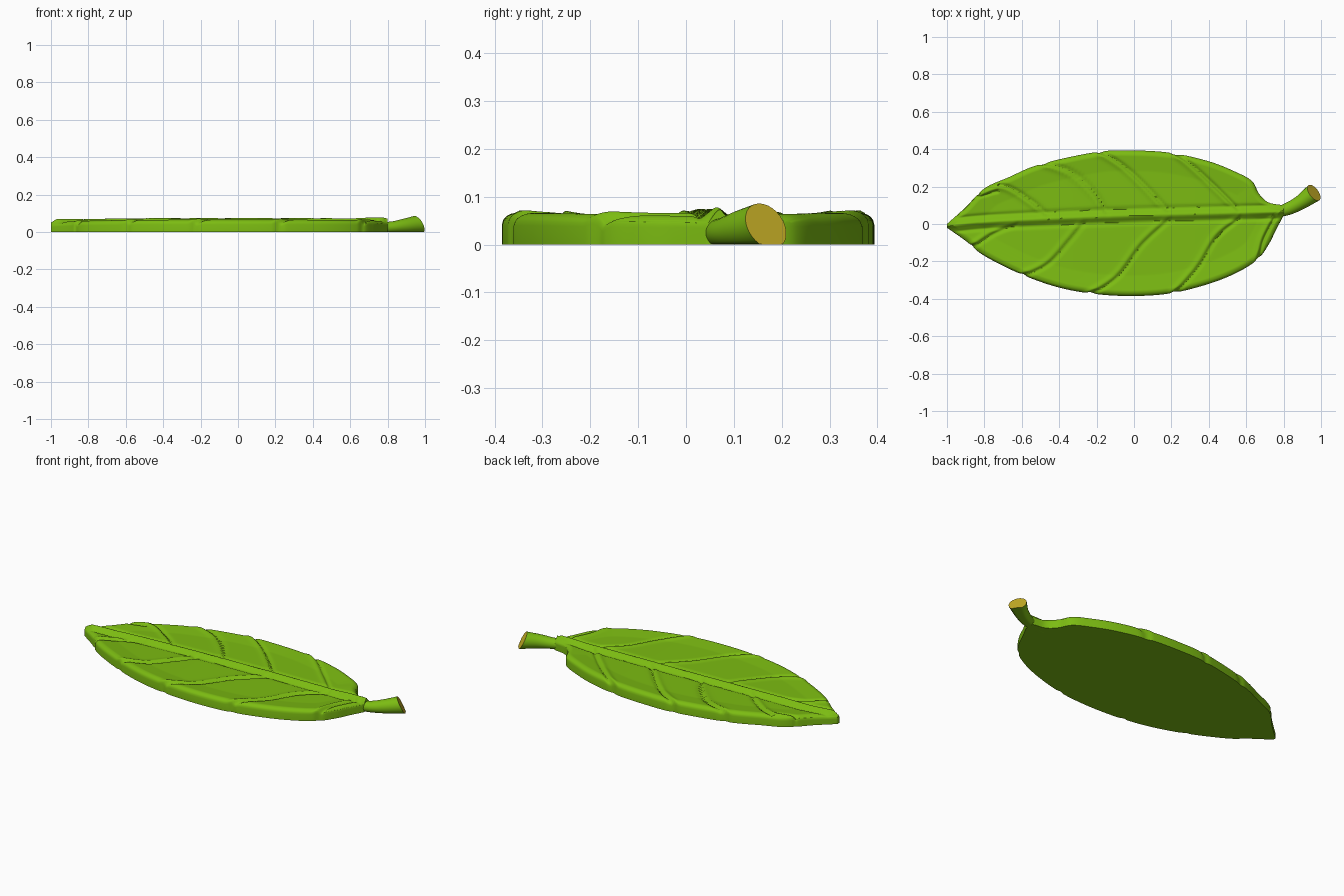
import bpy
import bmesh
import math
from mathutils import Vector, kdtree

cube = bpy.data.objects.get("Cube")
if cube:
    bpy.data.objects.remove(cube, do_unlink=True)


def material(name, colour):
    mat = bpy.data.materials.new(name)
    mat.use_nodes = True
    mat.diffuse_color = (*colour, 1)
    bsdf = mat.node_tree.nodes["Principled BSDF"]
    bsdf.inputs["Base Color"].default_value = (*colour, 1)
    bsdf.inputs["Roughness"].default_value = 0.7
    return mat


def spline(points, steps):
    """Smooth path through the points."""
    p = [Vector(q) for q in points]
    p = [p[0] * 2 - p[1]] + p + [p[-1] * 2 - p[-2]]
    path = []
    for a, b, c, d in zip(p, p[1:], p[2:], p[3:]):
        for k in range(steps):
            t = k / steps
            path.append((b * 2 + (c - a) * t + (a * 2 - b * 5 + c * 4 - d) * t * t
                         + (b * 3 - a - c * 3 + d) * t ** 3) / 2)
    return path + [p[-2]]


def tree(points):
    kd = kdtree.KDTree(len(points))
    for i, q in enumerate(points):
        kd.insert((q[0], q[1], 0), i)
    kd.balance()
    return kd


def bump(d, width):
    return math.exp(-(d / width) ** 2)


def finish(bm, name, mats, angle):
    bmesh.ops.recalc_face_normals(bm, faces=bm.faces)
    mesh = bpy.data.meshes.new(name)
    bm.to_mesh(mesh)
    bm.free()
    for m in mats:
        mesh.materials.append(m)
    obj = bpy.data.objects.new(name, mesh)
    bpy.context.collection.objects.link(obj)
    bpy.ops.object.select_all(action='DESELECT')
    bpy.context.view_layer.objects.active = obj
    obj.select_set(True)
    bpy.ops.object.shade_smooth_by_angle(angle=math.radians(angle))
    return obj


green = material("leaf green", (0.2, 0.5, 0.006))
yellow = material("cut stem yellow", (0.6, 0.45, 0.02))

# Leaf outline, tip to stem, on each side of the midrib
lower = spline([(-1, -.02), (-.9, -.09), (-.8, -.17), (-.6, -.27), (-.4, -.34),
                (-.2, -.375), (0, -.385), (.2, -.37), (.4, -.32), (.55, -.26),
                (.66, -.19), (.72, -.11), (.76, -.03), (.8, .045)], 18)
upper = spline([(-1, 0), (-.9, .09), (-.8, .19), (-.67, .25), (-.5, .32),
                (-.2, .385), (0, .393), (.2, .38), (.4, .335), (.54, .28),
                (.63, .23), (.67, .16), (.72, .115), (.8, .1)], 18)
edge = tree(lower + upper)

# Midrib and side veins, each side vein running from the rim to the midrib
midrib = tree(spline([(-1, -.01), (-.8, .01), (-.4, .03), (0, .045),
                      (.4, .055), (.8, .065)], 60))
vein_paths = [
    [(.2, .38), (.29, .31), (.43, .18), (.54, .07)],
    [(-.2, .385), (-.07, .3), (.05, .19), (.17, .06)],
    [(-.5, .32), (-.34, .26), (-.22, .15), (-.16, .05)],
    [(-.82, .17), (-.7, .19), (-.56, .11), (-.47, .03)],
    [(-.61, -.27), (-.47, -.2), (-.36, -.08), (-.28, .02)],
    [(-.25, -.37), (-.1, -.27), (.03, -.1), (.18, .04)],
    [(.2, -.37), (.33, -.22), (.43, -.06), (.55, .04)],
    [(.65, -.2), (.66, -.14), (.68, -.07), (.73, .03)],
    [(-.87, -.11), (-.78, -.05), (-.72, -.02), (-.64, .01)],
]
vein_points, vein_normals = [], []
for path in vein_paths:
    pts = spline(path, 30)
    for i, q in enumerate(pts):
        t = (pts[min(i + 1, len(pts) - 1)] - pts[max(i - 1, 0)]).normalized()
        side = Vector((-t.y, t.x))
        vein_points.append(q)
        vein_normals.append(side if side.x > 0 else -side)
veins = tree(vein_points)


def surface(x, y):
    """Height of the blade and depth of the rim notch at a point."""
    at = (x, y, 0)
    rim = edge.find(at)[2]
    mid = midrib.find(at)[2]
    _, i, d = veins.find(at)
    s = (Vector((x, y)) - vein_points[i]).dot(vein_normals[i])
    s = math.copysign(d, s)
    crown = .066 - .014 * abs(x) ** 4
    roll = max(0, 1 - rim / .03)
    z = crown - .026 * (1 - math.sqrt(max(0, 1 - roll * roll)))
    # shallow dish inside the rolled rim
    z -= .008 * min(1, max(0, (rim - .03) / .08))
    # side veins: a low ridge with a crease on the stem side
    clear = min(1, mid / .05)
    z += clear * (.006 * bump(s, .014) - .011 * bump(s - .018, .009))
    # raised midrib with a crease on both sides
    fade = min(1, rim / .03)
    z += fade * (.017 * bump(mid, .017) - .007 * bump(mid - .036, .01))
    notch = .007 * bump(s - .01, .012) * max(0, 1 - rim / .04)
    return z, notch


# Blade: sculpted top, upright wall, flat underside
bm = bmesh.new()
rows = 120
grid = []
for a, b in zip(lower, upper):
    column = []
    for j in range(rows + 1):
        v = j / rows
        p = a.lerp(b, v - .1 * math.sin(math.tau * v))
        z, notch = surface(p.x, p.y)
        pull = notch if v < .5 else -notch
        column.append(bm.verts.new((p.x, p.y + pull, z)))
    grid.append(column)
for c, d in zip(grid, grid[1:]):
    for j in range(rows):
        bm.faces.new((c[j], d[j], d[j + 1], c[j + 1]))
loop = [c[0] for c in grid] + grid[-1][1:-1]
loop += [c[-1] for c in reversed(grid)] + grid[0][-2:0:-1]
base = [bm.verts.new((v.co.x, v.co.y, 0)) for v in loop]
for i in range(len(loop)):
    bm.faces.new((loop[i - 1], base[i - 1], base[i], loop[i]))
bm.faces.new(base)
finish(bm, "leaf_blade", [green], 50)

# Stem: flat-bottomed tube that flares to a slanted cut; x, y, half width, height
bm = bmesh.new()
stations = spline([(.66, .06, .015, .05), (.75, .063, .026, .054), (.82, .08, .033, .056),
                   (.89, .115, .039, .07), (.962, .167, .05, .086)], 8)
sides = 28
rings = []
for i, s in enumerate(stations):
    near = stations[max(i - 1, 0)]
    far = stations[min(i + 1, len(stations) - 1)]
    along = Vector((far[0] - near[0], far[1] - near[1])).normalized()
    slant = .024 * (i / (len(stations) - 1)) ** 3
    ring = []
    for k in range(sides):
        ang = math.tau * k / sides
        w, h = math.cos(ang) * s[2], math.sin(ang)
        x = s[0] + along.y * w - along.x * slant * h
        y = s[1] - along.x * w - along.y * slant * h
        ring.append(bm.verts.new((x, y, max(0, s[3] * (.45 + .55 * h)))))
    rings.append(ring)
for r, q in zip(rings, rings[1:]):
    for k in range(sides):
        bm.faces.new((r[k - 1], r[k], q[k], q[k - 1]))
bm.faces.new(rings[0])
cut = bm.faces.new(rings[-1])
cut.material_index = 1
finish(bm, "stem", [green, yellow], 40)
